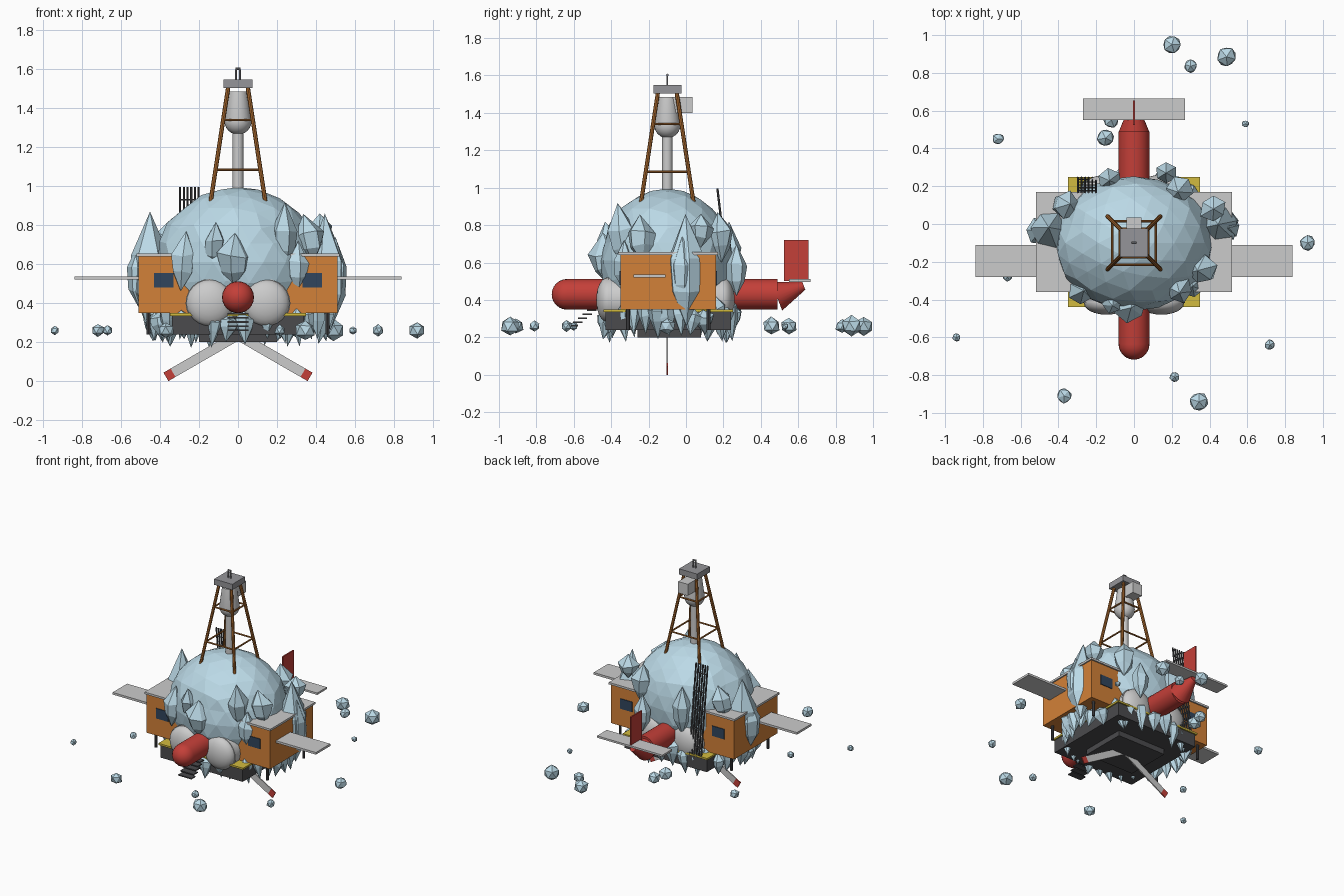
import bpy, bmesh, math, random
from mathutils import Vector, Matrix, Euler

if "Cube" in bpy.data.objects:
    bpy.data.objects.remove(bpy.data.objects["Cube"])
random.seed(4)

def mat(name, r, g, b):
    m = bpy.data.materials.new(name)
    m.diffuse_color = (r, g, b, 1)
    m.use_nodes = True
    m.node_tree.nodes["Principled BSDF"].inputs["Base Color"].default_value = m.diffuse_color
    return m

ICE = mat("ice", .50, .70, .80)
ORANGE = mat("orange", .65, .22, .04)
RUST = mat("rust", .42, .15, .03)
RED = mat("red", .55, .05, .04)
YELLOW = mat("yellow", .65, .50, .05)
DARK = mat("dark", .07, .07, .075)
GLASS = mat("glass", .03, .06, .11)
WHITE = mat("white", .70, .70, .70)
STEEL = mat("steel", .30, .30, .32)

def finish(name, bm, m, smooth=False):
    bmesh.ops.recalc_face_normals(bm, faces=bm.faces)
    me = bpy.data.meshes.new(name)
    bm.to_mesh(me)
    bm.free()
    ob = bpy.data.objects.new(name, me)
    bpy.context.collection.objects.link(ob)
    me.materials.append(m)
    if smooth:
        bpy.context.view_layer.objects.active = ob
        ob.select_set(True)
        bpy.ops.object.shade_smooth_by_angle(angle=math.radians(35))
        ob.select_set(False)
    return ob

def box(name, x0, x1, y0, y1, z0, z1, m):
    bm = bmesh.new()
    bmesh.ops.create_cube(bm, size=1)
    for v in bm.verts:
        v.co = Vector((x0, y0, z0)).lerp(Vector((x1, y1, z1)), .5) + Vector(
            (v.co.x * (x1 - x0), v.co.y * (y1 - y0), v.co.z * (z1 - z0)))
    return finish(name, bm, m)

def rod(name, a, b, r1, m, r2=None, seg=8):
    a, b = Vector(a), Vector(b)
    bm = bmesh.new()
    bmesh.ops.create_cone(bm, cap_ends=True, segments=seg, radius1=r1,
                          radius2=r1 if r2 is None else r2, depth=(b - a).length)
    rot = (b - a).to_track_quat('Z', 'Y').to_matrix().to_4x4()
    bm.transform(Matrix.Translation((a + b) / 2) @ rot)
    return finish(name, bm, m, seg > 10)

def lathe(name, prof, m, mtx, seg=24, smooth=True, jitter=0):
    # prof: (radius, height) pairs, spun about local z
    bm = bmesh.new()
    rings = []
    for r, h in prof:
        if r < 1e-5:
            rings.append([bm.verts.new((0, 0, h))])
            continue
        ring = []
        for i in range(seg):
            a = math.tau * i / seg
            k = r * (1 + random.uniform(-jitter, jitter))
            ring.append(bm.verts.new((k * math.cos(a), k * math.sin(a),
                                      h + r * random.uniform(-jitter, jitter))))
        rings.append(ring)
    for p, q in zip(rings, rings[1:]):
        for i in range(seg):
            j = (i + 1) % seg
            f = [p[i % len(p)], p[j % len(p)], q[j % len(q)], q[i % len(q)]]
            bm.faces.new(list(dict.fromkeys(f)))
    bm.transform(mtx)
    return finish(name, bm, m, smooth)

def along_y(x, z):
    return Matrix.Translation((x, 0, z)) @ Matrix.Rotation(-math.pi / 2, 4, 'X')

def dome(r, h, end, n=6):
    # quarter arc from a pole at h towards end (+1 / -1)
    return [(r * math.sin(math.pi / 2 * i / n), h + end * r * (math.cos(math.pi / 2 * i / n)))
            for i in range(n + 1)]

def crystal(name, x, y, z0, z1, r, tx=0, ty=0, low=.3, high=.6):
    h = z1 - z0
    mtx = Matrix.Translation((x, y, (z0 + z1) / 2)) @ Euler((tx, ty, random.uniform(0, 1))).to_matrix().to_4x4()
    prof = [(0, -h / 2), (r * .85, -h / 2 + h * low), (r, -h / 2 + h * high), (0, h / 2)]
    return lathe(name, prof, ICE, mtx, 6, False, .14)

# ice body
bm = bmesh.new()
bmesh.ops.create_icosphere(bm, subdivisions=3, radius=1)
for v in bm.verts:
    k = 1 + random.uniform(-.035, .02)
    v.co = Vector((v.co.x * .42 * k, v.co.y * .36 * k - .1, v.co.z * .385 + .61))
finish("ice_body", bm, ICE)

# large crystals: x, y, bottom, top, radius, tilts
for i, c in enumerate([
        (-.46, -.03, .28, .87, .105, 0, .05), (.46, 0, .26, .86, .10, 0, -.05),
        (.50, -.02, .36, .74, .065, 0, 0), (-.50, -.04, .36, .72, .075, 0, 0),
        (-.28, -.36, .46, .77, .07, 0, .1), (.24, -.34, .56, .92, .07, .1, -.1),
        (-.02, -.43, .48, .76, .085, .1, 0), (.36, -.24, .60, .86, .08, 0, -.2),
        (.31, -.33, .45, .72, .06, 0, 0), (.24, .18, .60, .87, .07, 0, -.1),
        (-.13, .23, .46, .82, .06, 0, 0), (.17, .27, .42, .70, .055, 0, 0),
        (-.36, .10, .60, .84, .07, 0, .2), (.42, .08, .68, .86, .07, 0, 0),
        (-.12, -.41, .58, .82, .055, .2, 0)]):
    crystal(f"crystal_{i}", *c)

# icicle skirt
for i in range(30):
    a = math.tau * (i + random.uniform(-.25, .25)) / 30
    r = random.uniform(.035, .06)
    x, y = .44 * math.cos(a), -.09 + .34 * math.sin(a)
    crystal(f"icicle_{i}", x, y, random.uniform(.16, .22), random.uniform(.34, .44), r,
            random.uniform(-.2, .2), random.uniform(-.2, .2), .5, .75)

# floating ice chunks: x, y, radius
for i, (x, y, r) in enumerate([
        (.2, .95, .05), (.3, .835, .038), (.49, .885, .056), (.59, .53, .021), (-.72, .45, .034),
        (-.15, .455, .05), (-.12, .55, .045), (.92, -.1, .045), (-.67, -.28, .026), (-.94, -.6, .024),
        (.72, -.64, .031), (.215, -.81, .03), (-.37, -.91, .043), (.345, -.94, .055)]):
    bm = bmesh.new()
    bmesh.ops.create_icosphere(bm, subdivisions=1, radius=r)
    for v in bm.verts:
        v.co *= random.uniform(.88, 1.08)
    bm.transform(Matrix.Translation((x, y, .26)) @ Matrix.Rotation(random.uniform(0, 6), 4, 'Z'))
    finish(f"ice_chunk_{i}", bm, ICE)

# platform
box("platform", -.34, .34, -.43, .24, .24, .335, DARK)
box("platform_deck", -.35, .35, -.44, .25, .335, .348, YELLOW)
box("keel_plate", -.20, .20, -.26, .08, .20, .24, DARK)

# paired parts
for s, side in ((-1, "left"), (1, "right")):
    def sbox(name, a, b, *rest):
        box(f"{side}_{name}", min(s * a, s * b), max(s * a, s * b), *rest)
    sbox("cabin", .22, .51, -.35, .16, .35, .64, ORANGE)
    sbox("cabin_roof", .21, .52, -.36, .17, .64, .655, WHITE)
    sbox("front_window", .33, .43, -.355, -.345, .48, .555, GLASS)
    sbox("back_window", .33, .43, .155, .165, .48, .555, GLASS)
    sbox("wing", .45, .84, -.28, -.11, .52, .536, WHITE)
    for y in (-.31, .12):
        rod(f"{side}_cabin_post", (s * .46, y, .24), (s * .46, y, .36), .01, DARK)
    prof = dome(.12, 0, -1)
    prof = [(r, -.42 + (h * .5)) for r, h in prof] + [(r, .2 + h * .5) for r, h in reversed(dome(.12, 0, 1))]
    lathe(f"{side}_tank", prof, WHITE, along_y(s * .145, .40))
    for y in (-.41, .19):
        rod(f"{side}_tank_band", (s * .145, y - .008, .40), (s * .145, y + .008, .40), .124, WHITE, seg=24)

# red fuselage and tail
lathe("fuselage", dome(.082, -.636, -1) + [(.082, .49), (0, .49)], RED, along_y(0, .43))
rod("tail_cone", (0, .485, .42), (0, .63, .475), .082, RED, .022, 24)
box("tail_fin", -.005, .005, .525, .655, .50, .72, RED)
box("tailplane", -.27, .27, .55, .665, .497, .511, WHITE)

# derrick tower
def corner(sx, sy, z):
    k = .145 + (.05 - .145) * (z - .89) / (1.51 - .89)
    return (sx * k, -.1 + sy * k, z)
signs = [(-1, -1), (1, -1), (1, 1), (-1, 1)]
for i, p in enumerate(signs):
    q = signs[(i + 1) % 4]
    rod(f"tower_leg_{i}", corner(*p, .89), corner(*p, 1.51), .011, RUST)
    for z in (1.085, 1.34):
        rod(f"tower_brace_{i}", corner(*p, z), corner(*q, z), .006, RUST)
box("tower_cap", -.075, .075, -.175, -.025, 1.505, 1.548, STEEL)
for x in (-.01, .01):
    rod("cap_loop_post", (x, -.1, 1.54), (x, -.1, 1.60), .005, STEEL)
rod("cap_loop_top", (-.012, -.1, 1.603), (.012, -.1, 1.603), .007, STEEL)

# mast with housing
rod("mast", (0, -.1, .95), (0, -.1, 1.35), .028, WHITE, seg=16)
lathe("mast_housing", [(r, h) for r, h in dome(.07, 1.335, -1)] + [(.05, 1.485), (0, 1.485)],
      WHITE, Matrix.Translation((0, -.1, 0)))
box("mast_motor", -.04, .04, -.1, .035, 1.40, 1.485, WHITE)

# three-blade rotor under the platform
hub = Vector((0, -.1, .235))
rod("rotor_hub", (0, -.14, .235), (0, -.06, .235), .035, WHITE, seg=16)
for i, deg in enumerate((-30, 90, 210)):
    for part, a, b, m in (("blade", 0, .385, WHITE), ("blade_tip", .385, .427, RED)):
        ob = box(f"rotor_{part}_{i}", a, b, -.004, .004, -.025, .025, m)
        ob.data.transform(Matrix.Translation(hub) @ Matrix.Rotation(-math.radians(deg), 4, 'Y'))

# back lattice panel
for i in range(6):
    x = -.297 + i * .019
    rod(f"lattice_bar_{i}", (x, .245, .34), (x, .168, .995), .006, DARK, seg=6)
for i in range(5):
    t = (i + .5) / 5
    y, z = .245 - .077 * t, .34 + .655 * t
    rod(f"lattice_rung_{i}", (-.30, y, z), (-.20, y, z), .004, DARK, seg=6)

# front steps
for i in range(5):
    y, z = -.50 - .025 * i, .345 - .021 * i
    box(f"front_step_{i}", -.055, .055, y - .028, y + .022, z - .004, z + .004, DARK)
